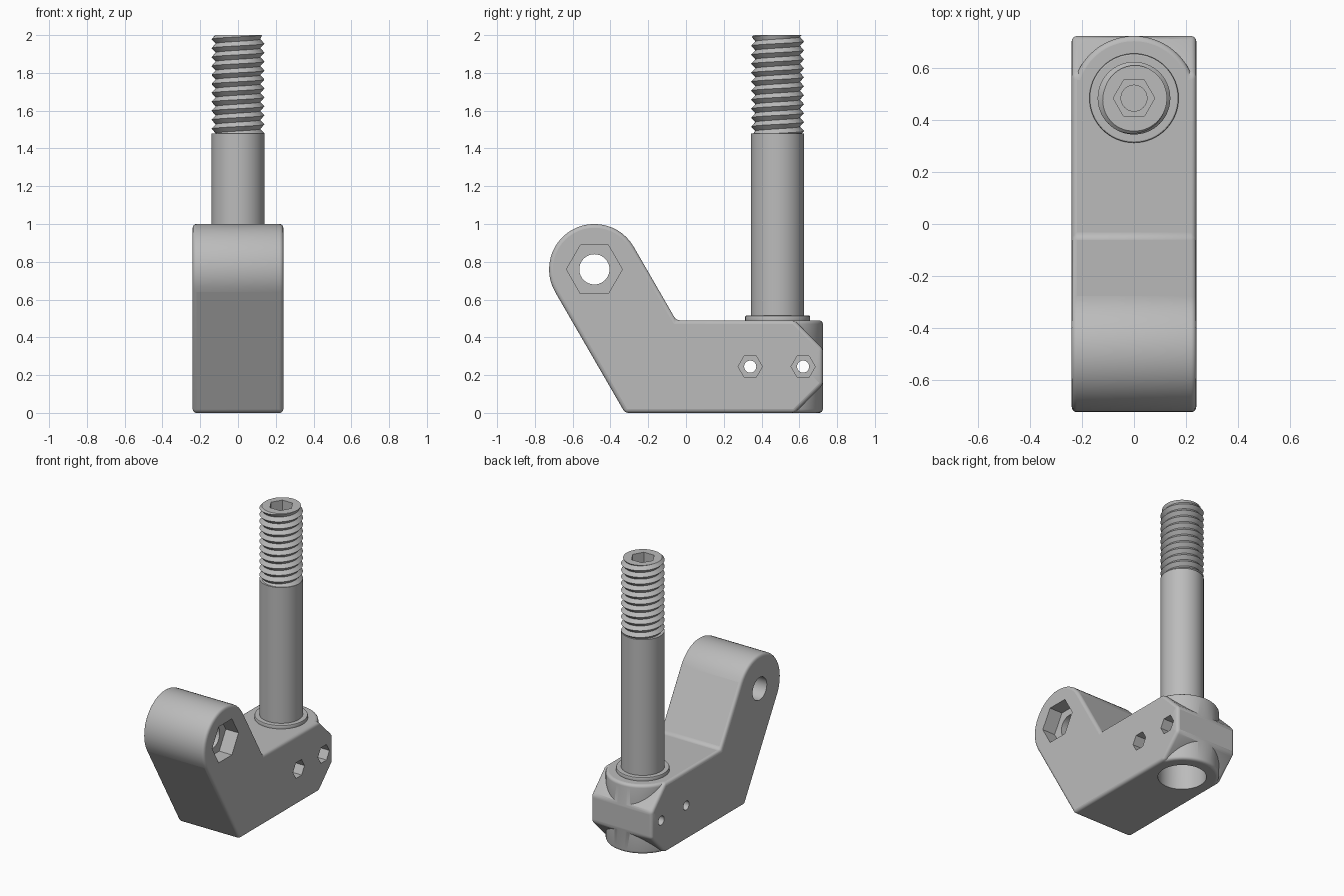
import bpy, bmesh
from math import sin, cos, pi, radians

cube = bpy.data.objects.get("Cube")
if cube:
    bpy.data.objects.remove(cube, do_unlink=True)

steel = bpy.data.materials.new("steel grey")
steel.use_nodes = True
GREY = (0.5, 0.5, 0.5, 1)
steel.diffuse_color = GREY
for node in steel.node_tree.nodes:
    if node.type == 'BSDF_PRINCIPLED':
        node.inputs["Base Color"].default_value = GREY


def finish_mesh(name, bm):
    bmesh.ops.recalc_face_normals(bm, faces=bm.faces[:])
    mesh = bpy.data.meshes.new(name)
    bm.to_mesh(mesh)
    bm.free()
    mesh.materials.append(steel)
    obj = bpy.data.objects.new(name, mesh)
    bpy.context.collection.objects.link(obj)
    return obj


def ring(u, v, r, n):
    return [(u + r * cos(2 * pi * i / n), v + r * sin(2 * pi * i / n)) for i in range(n)]


def prism(name, outline, lo, hi, axis):
    """Extrude a 2D outline along x (outline in y, z) or z (outline in x, y)."""
    bm = bmesh.new()
    place = (lambda u, v, w: (w, u, v)) if axis == 'x' else (lambda u, v, w: (u, v, w))
    a = [bm.verts.new(place(u, v, lo)) for u, v in outline]
    b = [bm.verts.new(place(u, v, hi)) for u, v in outline]
    bm.faces.new(a)
    bm.faces.new(b)
    for i in range(len(a)):
        j = (i + 1) % len(a)
        bm.faces.new((a[i], a[j], b[j], b[i]))
    return finish_mesh(name, bm)


def bake_modifiers(obj):
    """Replace the mesh with its modified result."""
    graph = bpy.context.evaluated_depsgraph_get()
    mesh = bpy.data.meshes.new_from_object(obj.evaluated_get(graph))
    obj.modifiers.clear()
    obj.data = mesh


def bevel(obj, width, segments):
    mod = obj.modifiers.new("Fillet", 'BEVEL')
    mod.width, mod.segments = width, segments
    mod.limit_method, mod.angle_limit = 'ANGLE', radians(30)
    mod.use_clamp_overlap = False
    bake_modifiers(obj)


def combine(obj, tool, operation):
    mod = obj.modifiers.new("Boolean", 'BOOLEAN')
    mod.operation, mod.solver, mod.object = operation, 'EXACT', tool
    bake_modifiers(obj)
    bpy.data.objects.remove(tool, do_unlink=True)


def smooth(obj):
    """Smooth the curved faces, keep sharp edges and the large flats."""
    mesh = obj.data
    mesh.shade_smooth()
    mesh.set_sharp_from_angle(angle=radians(32))
    for face in mesh.polygons:
        if face.area > 0.02:
            face.use_smooth = False


HALF, TOP, BACK = 0.24, 0.49, 0.725
BOLT_Y = 0.485
EYE = (-0.485, 0.76)

# Bracket body: foot with chamfered rear and an angled arm ending in a round eye
outline = [(-0.323, 0), (0.575, 0), (BACK, 0.15), (BACK, 0.34), (0.575, TOP), (-0.052, TOP)]
for i in range(25):
    t = radians(30 + 180 * i / 24)
    outline.append((EYE[0] + HALF * cos(t), EYE[1] + HALF * sin(t)))
body = prism("bracket_body", outline, -HALF, HALF, 'x')
bevel(body, 0.02, 4)

# Round boss around the bolt axis
boss = prism("boss", ring(0, BOLT_Y, HALF - 0.0005, 72), 0, TOP, 'z')
bevel(boss, 0.02, 4)
combine(body, boss, 'UNION')

# Bore below the bolt
combine(body, prism("bore", ring(0, BOLT_Y, 0.157, 64), -0.1, TOP + 0.1, 'z'), 'DIFFERENCE')

# Cross holes with hexagonal nut pockets on one side
for (y, z), hole_r, hex_r, depth in ((EYE, 0.08, 0.148, 0.1),
                                     ((0.34, 0.245), 0.032, 0.064, 0.08),
                                     ((0.62, 0.245), 0.032, 0.064, 0.08)):
    combine(body, prism("hole", ring(y, z, hole_r, 40), -0.5, 0.5, 'x'), 'DIFFERENCE')
    combine(body, prism("pocket", ring(y, z, hex_r, 6), HALF - depth, 0.5, 'x'), 'DIFFERENCE')
smooth(body)

# Collar at the foot of the bolt
collar = prism("bolt_collar", ring(0, BOLT_Y, 0.172, 64), 0.475, 0.515, 'z')
bevel(collar, 0.006, 2)
smooth(collar)

# Bolt: plain shank, helical thread, then a hexagonal socket with a drilled centre
CREST, ROOT, PITCH, Z0, Z1, N = 0.14, 0.118, 0.0475, 1.48, 2.0, 72


def thread_point(row, i):
    z = min(max(Z0 + PITCH * (row / 2 + i / N), Z0), Z1)
    phase = ((z - Z0) / PITCH - i / N) % 1
    r = ROOT + (CREST - ROOT) * abs(phase - 0.5) * 2
    return min(r, 0.127 + Z1 - z), z


def bolt_profile(i):
    a = 2 * pi * i / N
    hex_r = 0.08 * cos(pi / 6) / cos(a % (pi / 3) - pi / 6)
    rows = int(2 * (Z1 - Z0) / PITCH) + 3
    shank = [(0, 0.45), (CREST, 0.45), (CREST, Z0)]
    thread = [thread_point(k, i) for k in range(-3, rows)]
    floor, drill = Z1 - 0.09, Z1 - 0.12
    socket = [(hex_r, Z1), (hex_r, floor), (0.05, floor), (0.05, drill), (0, drill)]
    return [(r * cos(a), BOLT_Y + r * sin(a), z) for r, z in shank + thread + socket]


bm = bmesh.new()
shared = {}


def shared_vert(co):
    key = tuple(round(c, 4) + 0.0 for c in co)
    if key not in shared:
        shared[key] = bm.verts.new(co)
    return shared[key]


columns = [[shared_vert(co) for co in bolt_profile(i)] for i in range(N + 1)]
for left, right in zip(columns, columns[1:]):
    for k in range(len(left) - 1):
        corners = list(dict.fromkeys((left[k], right[k], right[k + 1], left[k + 1])))
        if len(corners) > 2 and not bm.faces.get(corners):
            bm.faces.new(corners)
bolt = finish_mesh("threaded_bolt", bm)
smooth(bolt)
